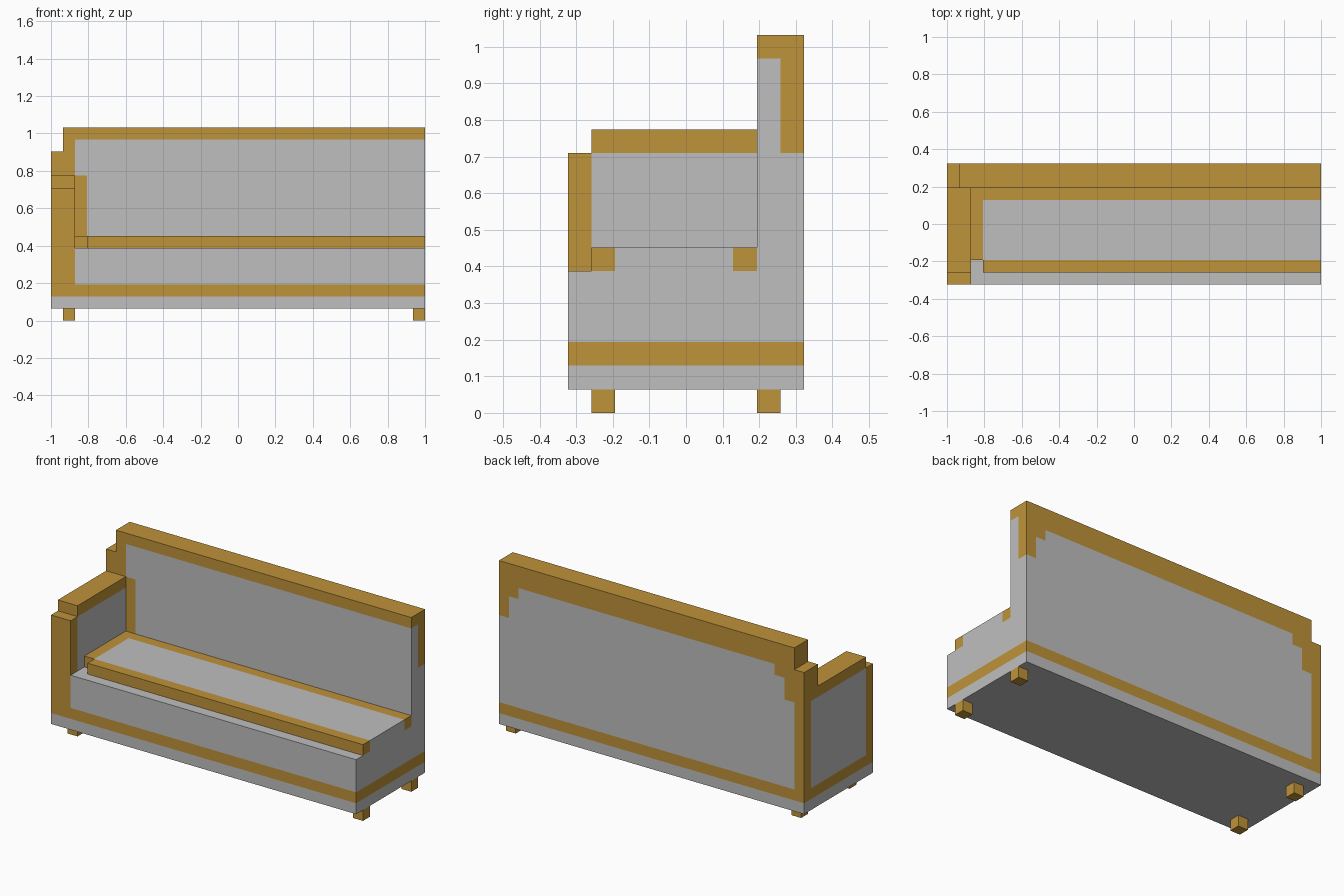
import bpy, bmesh
from mathutils import Vector

cube = bpy.data.objects.get("Cube")
if cube:
    bpy.data.objects.remove(cube, do_unlink=True)

# The sofa sits on a grid of 31 x 10 x 16 cells
U = 2 / 31
SHIFT = Vector((15.5, 5, 0))
CUTS = ((1, 2, 3, 29, 30), (1, 2, 7, 8, 9), (2, 3, 11, 12, 13, 14, 15))


def material(name, rgb):
    m = bpy.data.materials.new(name)
    m.use_nodes = True
    m.diffuse_color = (*rgb, 1)
    m.node_tree.nodes["Principled BSDF"].inputs["Base Color"].default_value = (*rgb, 1)
    return m


MATS = (material("gold trim", (0.52, 0.292, 0.041)),
        material("grey fabric", (0.52, 0.52, 0.52)))


def is_grey(c, n):
    """Fabric panels inside the gold trim, by facing direction."""
    x, y, z = c
    if z < 2 or n.z < -0.5:
        return True
    if n.z > 0.5:                                   # tops
        return z < 6.5 or (z < 7.5 and x > 3 and 2 < y < 7)
    if z < 3:                                       # gold band round the base
        return False
    if n.y < -0.5:                                  # front
        if y < 0.5:
            return x > 2
        return y > 7.5 and z < 15 and x > 2 and (x > 3 or z > 12)
    if n.y > 0.5:                                   # back, stepped corners
        if x < 1:
            return False
        if x < 2 or x > 30:
            return z < 11
        return z < (13 if x < 3 or x > 29 else 14)
    if n.x < -0.5:                                  # outside of the arm
        return x < 0.5 and 1 < y < 9 and z < 11
    if x < 2.5:                                     # inside of the arm
        return y > 1 and z < 11
    if z < 6:                                       # open end
        return True
    if y < 8:
        return 2 < y < 7
    return z < 15 and (y < 9 or z < 11)


def block(name, lo, hi, rule=is_grey):
    bm = bmesh.new()
    bmesh.ops.create_cube(bm, size=1)
    lo, hi = Vector(lo), Vector(hi)
    for v in bm.verts:
        v.co = (lo + hi) / 2 + v.co * (hi - lo)
    for axis, cuts in enumerate(CUTS):
        normal = Vector((0, 0, 0))
        normal[axis] = 1
        for p in cuts:
            if lo[axis] < p < hi[axis]:
                bmesh.ops.bisect_plane(bm, geom=bm.verts[:] + bm.edges[:] + bm.faces[:],
                                       plane_co=normal * p, plane_no=normal)
    bm.normal_update()
    for f in bm.faces:
        f.material_index = int(rule(f.calc_center_median(), f.normal))
    for v in bm.verts:
        v.co = (v.co - SHIFT) * U
    me = bpy.data.meshes.new(name)
    bm.to_mesh(me)
    bm.free()
    for m in MATS:
        me.materials.append(m)
    ob = bpy.data.objects.new(name, me)
    bpy.context.collection.objects.link(ob)
    return ob


# Legs
for side, x in (("right", 1), ("left", 30)):
    for end, y in (("front", 1), ("back", 8)):
        block(f"{end}_{side}_leg", (x, y, 0), (x + 1, y + 1, 1), lambda c, n: False)

# Body
block("base", (0, 0, 1), (31, 10, 6))
block("arm_front", (0, 0, 6), (2, 1, 11))
block("armrest", (0, 1, 6), (2, 8, 12))
block("backrest", (1, 8, 6), (31, 10, 16))
block("backrest_corner", (0, 8, 6), (1, 10, 14))

# Seat cushion, notched beside the arm
block("seat_cushion", (3, 1, 6), (31, 8, 7))
block("seat_cushion_edge", (2, 2, 6), (3, 8, 7), lambda c, n: False)
